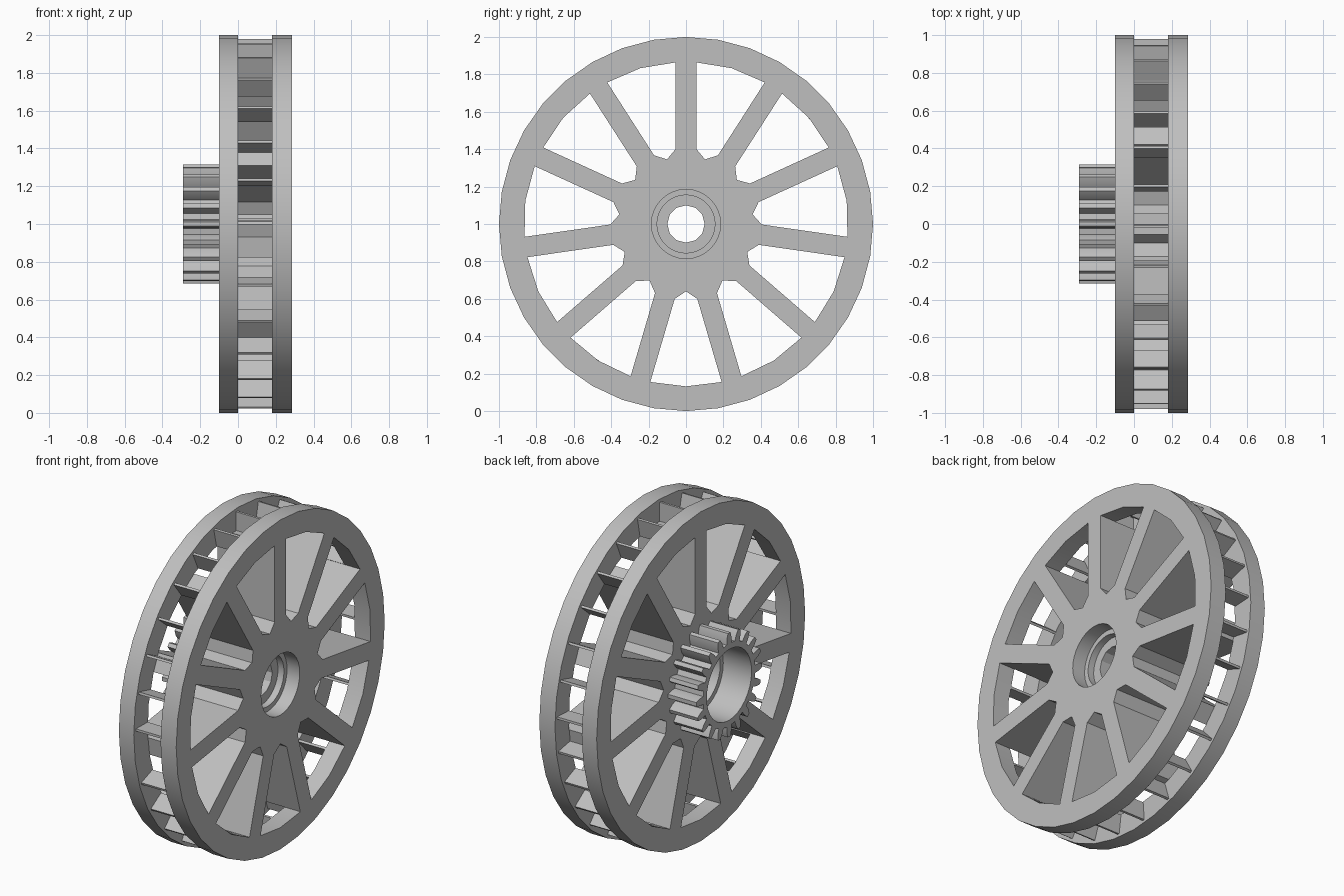
import bpy, bmesh
from math import sin, cos, pi, radians
from mathutils import Matrix, Vector

cube = bpy.data.objects.get("Cube")
if cube:
    bpy.data.objects.remove(cube, do_unlink=True)

grey = bpy.data.materials.new("light_grey")
grey.use_nodes = True
colour = (0.52, 0.52, 0.52, 1)
grey.diffuse_color = colour
grey.node_tree.nodes["Principled BSDF"].inputs["Base Color"].default_value = colour

SPOKES = 11
STEP = 2 * pi / SPOKES
RIM_IN = 0.866
SPOKE_HALF = 0.055
AXLE = Matrix(((0, 0, 1, 0), (1, 0, 0, 0), (0, 1, 0, 1), (0, 0, 0, 1)))


def polar(r, a):
    return (r * cos(a), r * sin(a))


def circle(r, n):
    return [polar(r, 2 * pi * i / n) for i in range(n)]


def add_mesh(name, bm, smooth=20):
    """Turn a bmesh into a shaded object in the scene."""
    bmesh.ops.remove_doubles(bm, verts=bm.verts, dist=0.0002)
    bmesh.ops.recalc_face_normals(bm, faces=bm.faces)
    mesh = bpy.data.meshes.new(name)
    bm.to_mesh(mesh)
    bm.free()
    mesh.materials.clear()
    mesh.materials.append(grey)
    obj = bpy.data.objects.new(name, mesh)
    bpy.context.collection.objects.link(obj)
    bpy.ops.object.select_all(action='DESELECT')
    obj.select_set(True)
    bpy.context.view_layer.objects.active = obj
    bpy.ops.object.shade_smooth_by_angle(angle=radians(smooth))
    return obj


def plate(name, x0, x1, outlines, smooth=20):
    """Flat plate across the axle, first outline outside, the others as holes."""
    curve = bpy.data.curves.new(name + "_outline", 'CURVE')
    curve.dimensions = '2D'
    curve.fill_mode = 'BOTH'
    curve.extrude = (x1 - x0) / 2
    for points in outlines:
        spline = curve.splines.new('POLY')
        spline.points.add(len(points) - 1)
        for p, (u, v) in zip(spline.points, points):
            p.co = (u, v, 0, 1)
        spline.use_cyclic_u = True
    temp = bpy.data.objects.new(name + "_outline", curve)
    bpy.context.collection.objects.link(temp)
    deps = bpy.context.evaluated_depsgraph_get()
    mesh = bpy.data.meshes.new_from_object(temp.evaluated_get(deps))
    bm = bmesh.new()
    bm.from_mesh(mesh)
    bpy.data.objects.remove(temp, do_unlink=True)
    bpy.data.meshes.remove(mesh)
    bpy.data.curves.remove(curve)
    bm.transform(Matrix.Translation(((x0 + x1) / 2, 0, 0)) @ AXLE)
    return add_mesh(name, bm, smooth)


def pocket(i):
    """Opening between two spokes: inner point, straight sides, arched outer edge."""
    mid = pi / 2 + (i + 0.5) * STEP
    outer = STEP / 2 - SPOKE_HALF / RIM_IN
    inner = STEP / 2 - SPOKE_HALF / 0.405
    return [polar(0.36, mid), polar(0.405, mid + inner), polar(RIM_IN, mid + outer),
            polar(RIM_IN + 0.002, mid), polar(RIM_IN, mid - outer), polar(0.405, mid - inner)]


# Two outer spoked discs
pockets = [pocket(i) for i in range(SPOKES)]
bore = circle(0.185, 32)
plate("left_disc", 0.18, 0.285, [circle(1, 36), bore] + pockets)
plate("right_disc", -0.10, 0, [circle(1, 36), bore] + pockets)

# Hub and spokes filling the space between the discs
star = []
for i in range(SPOKES):
    tip, hub_in, hub_out = pockets[i][0], pockets[i][5], pockets[i][1]
    star += [pockets[i][4], hub_in, tip, hub_out, pockets[i][2]]
plate("spoke_core", 0, 0.18, [star, bore])

# Thin radial bars around the groove
bm = bmesh.new()
for i in range(28):
    a = pi - radians(1.3 + 12.57 * i)
    place = (Matrix.Translation((0.09, 0, 1)) @ Matrix.Rotation(a, 4, 'X')
             @ Matrix.Translation((0, 0.923, 0)) @ Matrix.Diagonal((0.184, 0.114, 0.014, 1)))
    bmesh.ops.create_cube(bm, size=1, matrix=place)
add_mesh("groove_bars", bm)

# Pinion gear on the right side
TEETH = 20
gear = []
for i in range(TEETH):
    for r, f in ((0.25, -0.30), (0.285, -0.24), (0.315, -0.12),
                 (0.315, 0.12), (0.285, 0.24), (0.25, 0.30)):
        gear.append(polar(r, pi / 2 + 2 * pi * (i + f) / TEETH))
plate("gear", -0.29, -0.10, [gear, circle(0.215, 32)])

# Stepped seat inside the bore
plate("bore_seat", 0.08, 0.16, [circle(0.187, 32), circle(0.1, 12)])
plate("bore_step", 0.16, 0.20, [circle(0.187, 32), circle(0.155, 32)])
